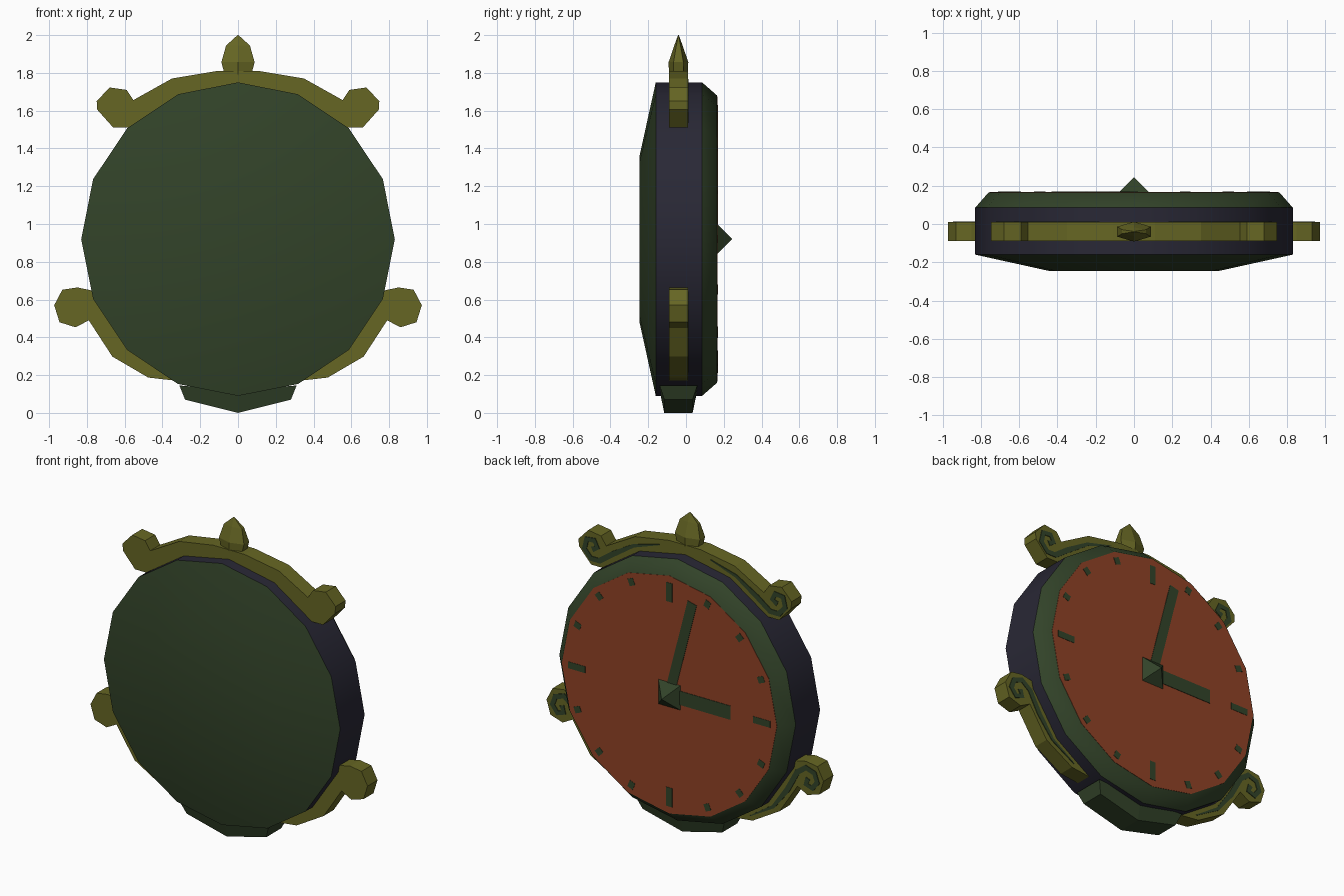
import bpy, bmesh, math
from mathutils import Vector

if "Cube" in bpy.data.objects:
    bpy.data.objects.remove(bpy.data.objects["Cube"])

CZ = 0.92          # height of the dial centre


def material(name, rgb):
    m = bpy.data.materials.new(name)
    m.diffuse_color = (*rgb, 1)
    m.use_nodes = True
    m.node_tree.nodes["Principled BSDF"].inputs["Base Color"].default_value = m.diffuse_color
    return m


GREEN = material("dark green", (0.032, 0.056, 0.022))
OLIVE = material("olive gold", (0.132, 0.132, 0.017))
NAVY = material("dark navy", (0.022, 0.021, 0.036))
RUST = material("rust red", (0.28, 0.054, 0.019))


def finish(bm, name, mat, smooth=False):
    bmesh.ops.recalc_face_normals(bm, faces=bm.faces)
    me = bpy.data.meshes.new(name)
    for f in bm.faces:
        f.smooth = smooth
    bm.to_mesh(me)
    bm.free()
    me.materials.append(mat)
    ob = bpy.data.objects.new(name, me)
    bpy.context.collection.objects.link(ob)
    return ob


def loft(name, rings, mat, smooth=False, caps=(True, True)):
    """Skin a list of equally sized point rings."""
    bm = bmesh.new()
    vs = [[bm.verts.new(p) for p in r] for r in rings]
    n = len(vs[0])
    for a, b in zip(vs, vs[1:]):
        for i in range(n):
            j = (i + 1) % n
            bm.faces.new((a[i], a[j], b[j], b[i]))
    if caps[0]:
        bm.faces.new(vs[0])
    if caps[1]:
        bm.faces.new(vs[-1])
    return finish(bm, name, mat, smooth)


def disc(r, y, n=16):
    return [(r * math.sin(k * math.tau / n), y, CZ + r * math.cos(k * math.tau / n))
            for k in range(n)]


def prism(name, pts, y0, y1, mat, side=1):
    """Outline in x, z pushed from y0 to y1; side = -1 mirrors it."""
    return loft(name, [[(side * x, y, z) for x, z in pts] for y in (y0, y1)], mat)


def bar(name, angle, r0, r1, width, y0, y1):
    """Radial bar on the dial; angle clockwise seen from the back."""
    a = math.radians(angle)
    d, t = Vector((-math.sin(a), math.cos(a))), Vector((math.cos(a), math.sin(a)))
    h = width / 2
    c = Vector((0, CZ))
    pts = [c + d * r0 - t * h, c + d * r1 - t * h, c + d * r1 + t * h, c + d * r0 + t * h]
    prism(name, pts, y0, y1, GREEN)


def ribbon(name, path, width, y0, y1, side):
    """Painted line following a path, pointed at its start."""
    p = [Vector(q) for q in path]
    rings = []
    for i, q in enumerate(p):
        d = (p[min(i + 1, len(p) - 1)] - p[max(i - 1, 0)]).normalized()
        w = width / 2 * min(1, 0.15 + i * 0.45)
        n = Vector((-d.y, d.x)) * w
        a, b = q + n, q - n
        rings.append([(side * a.x, y0, a.y), (side * a.x, y1, a.y),
                      (side * b.x, y1, b.y), (side * b.x, y0, b.y)])
    loft(name, rings, GREEN)


# case: domed cover, rim band, bezel and dial
loft("front_cover", [disc(0.445, -0.245), disc(0.83, -0.16)], GREEN, True, (True, False))
loft("rim_band", [disc(0.83, -0.16), disc(0.83, 0.085)], NAVY, True, (False, False))
loft("bezel", [disc(0.83, 0.085), disc(0.76, 0.165)], GREEN, True, (False, True))
loft("dial", [disc(0.755, 0.162), disc(0.755, 0.167)], RUST)

# dial markings and hands
for k in range(16):
    if k % 4 == 0:
        bar("main_tick", k * 22.5, 0.59, 0.71, 0.042, 0.164, 0.169)
    else:
        bar("small_tick", k * 22.5, 0.675, 0.72, 0.04, 0.164, 0.169)
bar("minute_hand", 14.5, 0, 0.645, 0.065, 0.164, 0.170)
bar("hour_hand", 90, 0, 0.43, 0.088, 0.164, 0.170)

# pyramid hub
bm = bmesh.new()
base = [bm.verts.new((x * 0.08, 0.165, CZ + z * 0.08))
        for x, z in ((-1, -1), (1, -1), (1, 1), (-1, 1))]
tip = bm.verts.new((0, 0.245, CZ))
bm.faces.new(base)
for i in range(4):
    bm.faces.new((base[i], base[(i + 1) % 4], tip))
finish(bm, "hub", GREEN)

# foot, tapering downward
top = [(-0.31, 0.145), (0, 0.12), (0.31, 0.145)]
low = [(-0.28, 0.07), (0, 0.0), (0.28, 0.07)]
loft("foot", [[(x, -0.04 - h, z) for x, z in pts] + [(x, -0.04 + h, z) for x, z in pts[::-1]]
              for pts, h in ((top, 0.1), (low, 0.075))], GREEN, caps=(False, False))
bm = bmesh.new()
a = [bm.verts.new((x, -0.115, z)) for x, z in low]
b = [bm.verts.new((x, 0.035, z)) for x, z in low]
for i in range(2):
    bm.faces.new((a[i], b[i], b[i + 1], a[i + 1]))
finish(bm, "foot_underside", GREEN)

# scroll ornaments with painted curls, mirrored left and right
upper = [(0, 1.70), (0, 1.81), (0.11, 1.81), (0.35, 1.77), (0.554, 1.656), (0.59, 1.71),
         (0.68, 1.723), (0.748, 1.65), (0.745, 1.605), (0.66, 1.51), (0.56, 1.51), (0.31, 1.66)]
lower = [(0.30, 0.19), (0.343, 0.172), (0.475, 0.187), (0.665, 0.298), (0.79, 0.49),
         (0.86, 0.453), (0.945, 0.48), (0.973, 0.57), (0.93, 0.652), (0.85, 0.664),
         (0.76, 0.645), (0.74, 0.60), (0.57, 0.35)]
upper_curl = [(0.18, 1.765), (0.36, 1.71), (0.51, 1.615), (0.60, 1.55), (0.66, 1.55),
              (0.705, 1.60), (0.69, 1.665), (0.635, 1.67), (0.615, 1.63), (0.65, 1.61)]
lower_curl = [(0.46, 0.215), (0.62, 0.315), (0.72, 0.45), (0.79, 0.58), (0.85, 0.625),
              (0.91, 0.605), (0.93, 0.55), (0.895, 0.505), (0.85, 0.52), (0.865, 0.56)]
for side in (1, -1):
    prism("upper_scroll", upper, -0.09, 0.01, OLIVE, side)
    prism("lower_scroll", lower, -0.09, 0.01, OLIVE, side)
    ribbon("upper_curl_line", upper_curl, 0.034, 0.006, 0.014, side)
    ribbon("lower_curl_line", lower_curl, 0.034, 0.006, 0.014, side)

# bud-shaped finial
rings = []
for z, hx, hy in ((1.74, 0.03, 0.045), (1.77, 0.065, 0.05), (1.857, 0.088, 0.052),
                  (1.945, 0.063, 0.022), (2.0, 0.002, 0.002)):
    rings.append([(x * hx, -0.04 + y * hy, z) for x, y in
                  ((-1, -0.5), (0, -1), (1, -0.5), (1, 0.5), (0, 1), (-1, 0.5))])
loft("finial", rings, OLIVE)
